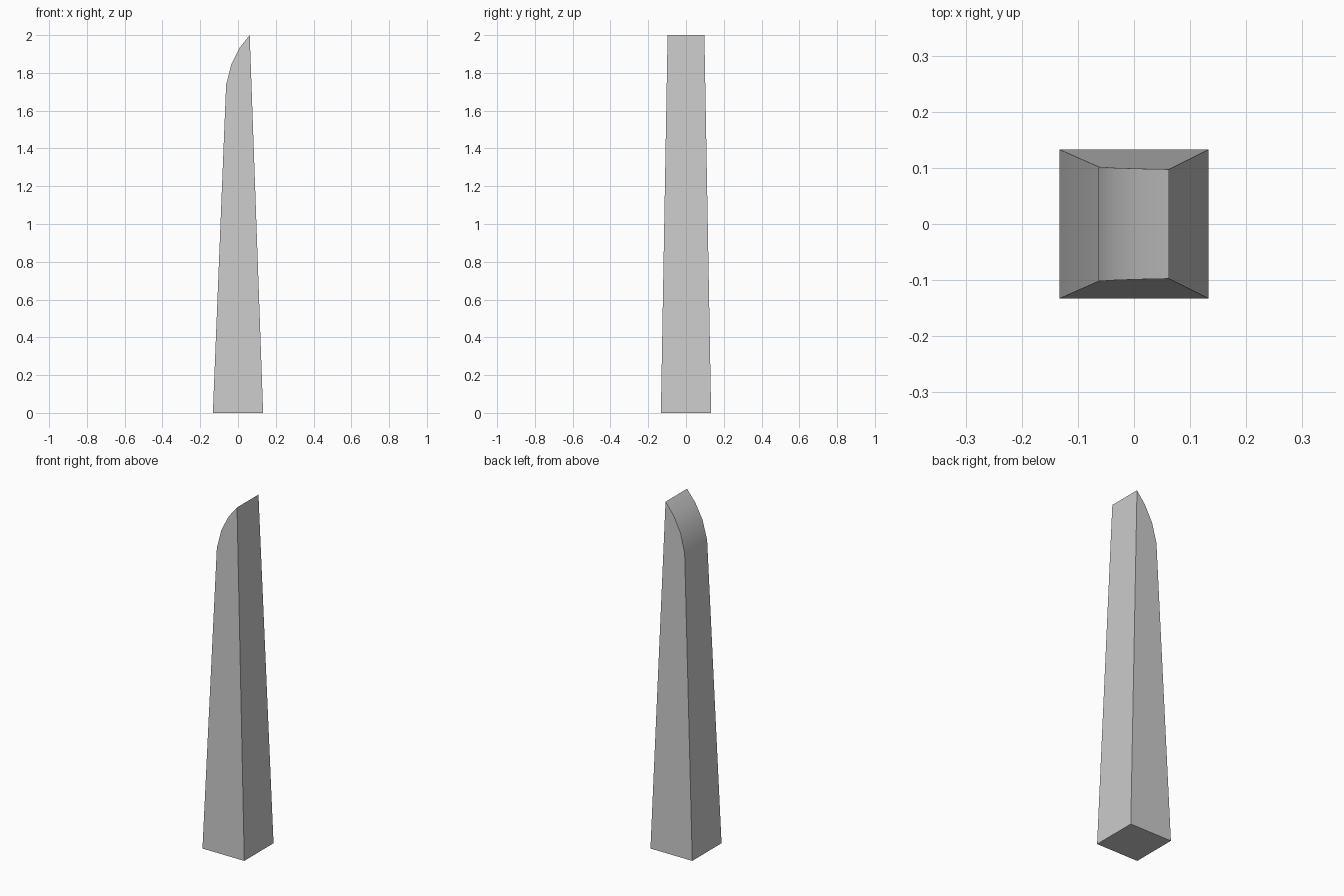
import bpy, bmesh, math

if "Cube" in bpy.data.objects:
    bpy.data.objects.remove(bpy.data.objects["Cube"])

# Side profile (x, z): tapered shaft with a curved, slanted tip
profile = [(-0.133, 0), (0.133, 0), (0.062, 2.0),
           (0.010, 1.935), (-0.035, 1.847), (-0.063, 1.737)]


def half_depth(z):
    """Front and back faces lean inwards with height."""
    return 0.133 - 0.0178 * z


# Tapered pillar: front and back copies of the profile, bridged
bm = bmesh.new()
front = [bm.verts.new((x, -half_depth(z), z)) for x, z in profile]
back = [bm.verts.new((x, half_depth(z), z)) for x, z in profile]
bm.faces.new(front)
bm.faces.new(back[::-1])
n = len(profile)
for i in range(n):
    j = (i + 1) % n
    bm.faces.new((front[j], front[i], back[i], back[j]))
bmesh.ops.recalc_face_normals(bm, faces=bm.faces)

mesh = bpy.data.meshes.new("tapered_pillar")
bm.to_mesh(mesh)
bm.free()
pillar = bpy.data.objects.new("tapered_pillar", mesh)
bpy.context.collection.objects.link(pillar)

# Smooth the curved tip, keep the corners sharp
bpy.context.view_layer.objects.active = pillar
pillar.select_set(True)
bpy.ops.object.shade_smooth_by_angle(angle=math.radians(30))
